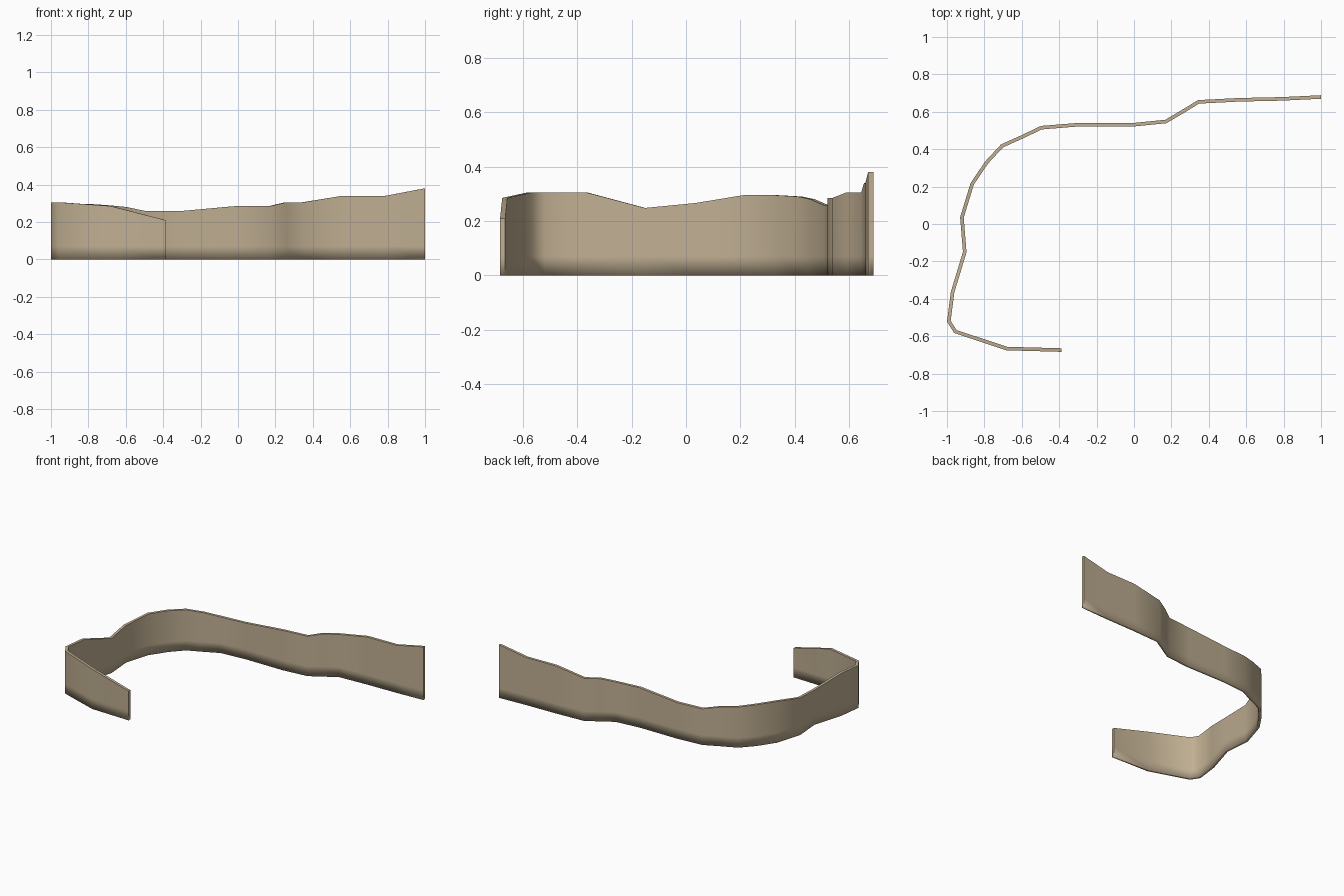
import bpy, bmesh
from mathutils import Vector

if "Cube" in bpy.data.objects:
    bpy.data.objects.remove(bpy.data.objects["Cube"])

# Centre line of the wall with its height at each bend: x, y, height
PATH = [(-0.388, -0.674, 0.21), (-0.68, -0.666, 0.285), (-0.955, -0.575, 0.305),
        (-0.99, -0.52, 0.305), (-0.97, -0.365, 0.305), (-0.905, -0.15, 0.248),
        (-0.92, 0.035, 0.266), (-0.865, 0.215, 0.295), (-0.787, 0.33, 0.295),
        (-0.705, 0.418, 0.29), (-0.60, 0.465, 0.28), (-0.495, 0.515, 0.258),
        (-0.31, 0.53, 0.258), (-0.01, 0.53, 0.285), (0.17, 0.548, 0.285),
        (0.255, 0.598, 0.305), (0.345, 0.653, 0.305), (0.56, 0.664, 0.34),
        (0.79, 0.669, 0.34), (1.0, 0.679, 0.38)]
HALF = 0.0095  # half thickness

stone = bpy.data.materials.new("tan_stone")
stone.diffuse_color = (0.53, 0.43, 0.29, 1)
stone.use_nodes = True
stone.node_tree.nodes["Principled BSDF"].inputs["Base Color"].default_value = stone.diffuse_color

bm = bmesh.new()
pts = [Vector(p[:2]) for p in PATH]
rings = []
for i, p in enumerate(pts):
    # Mitred offset direction at each bend
    a = (p - pts[i - 1]).normalized() if i else (pts[1] - p).normalized()
    b = (pts[i + 1] - p).normalized() if i < len(pts) - 1 else a
    t = (a + b).normalized()
    n = Vector((-t.y, t.x)) * HALF / t.dot(a)
    h = PATH[i][2]
    l, r = p + n, p - n
    section = [(l, 0), (l, 0.07), (l, h), (r, h), (r, 0.07), (r, 0)]
    rings.append([bm.verts.new((q.x, q.y, z)) for q, z in section])

# Skin the cross-sections and close the two ends
for u, v in zip(rings, rings[1:]):
    for k in range(6):
        j = (k + 1) % 6
        bm.faces.new((u[k], u[j], v[j], v[k]))
for ring in (rings[0], rings[-1]):
    bm.faces.new((ring[0], ring[1], ring[4], ring[5]))
    bm.faces.new((ring[1], ring[2], ring[3], ring[4]))
bmesh.ops.recalc_face_normals(bm, faces=bm.faces)

# Soft shading along the foot, crisp rim and ends
for f in bm.faces:
    f.smooth = True
for e in bm.edges:
    if e.calc_face_angle(0) > 1.0 and max(v.co.z for v in e.verts) > 0.01:
        e.smooth = False

mesh = bpy.data.meshes.new("curved_wall")
bm.to_mesh(mesh)
bm.free()
mesh.materials.append(stone)
wall = bpy.data.objects.new("curved_wall", mesh)
bpy.context.collection.objects.link(wall)
